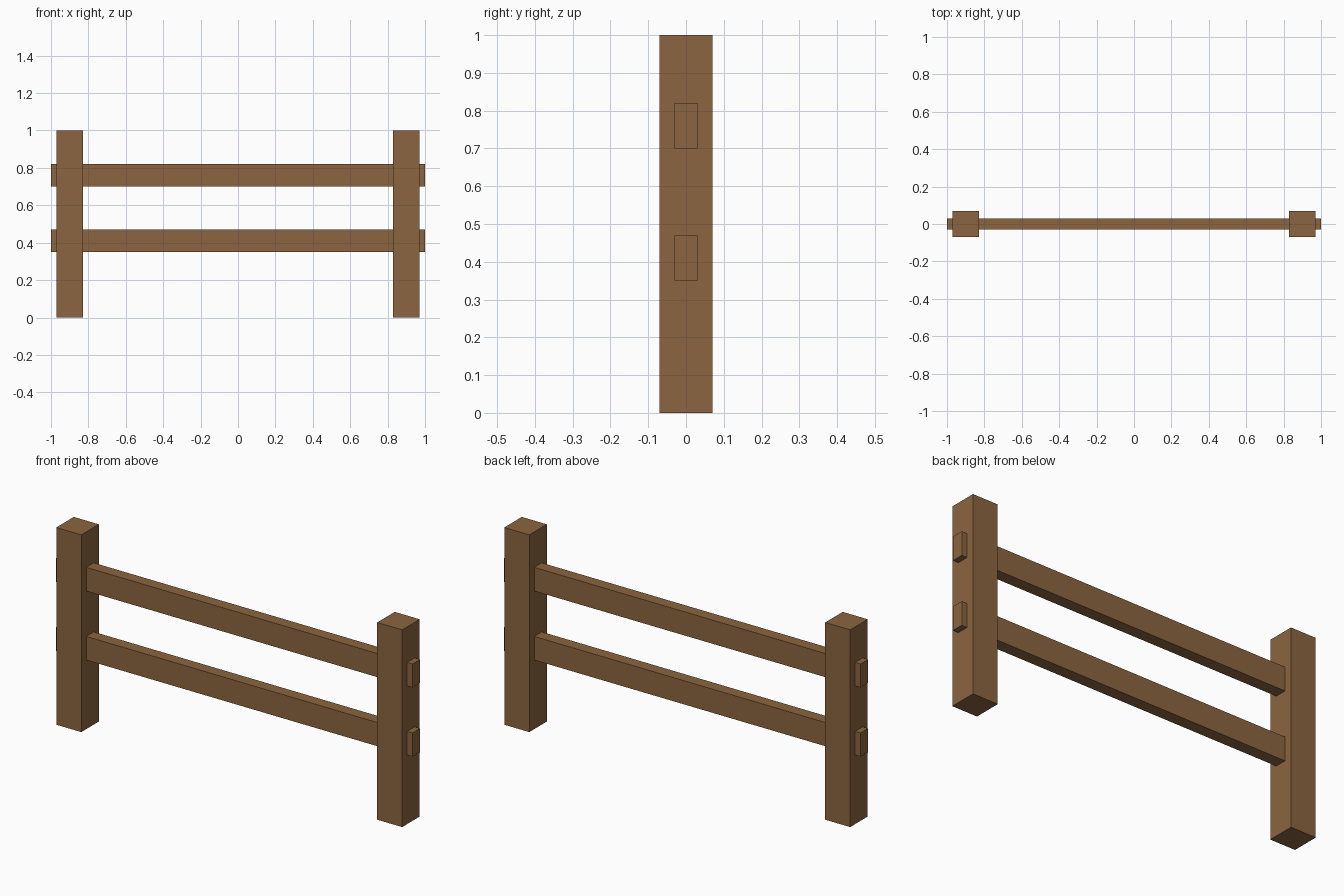
import bpy

if "Cube" in bpy.data.objects:
    bpy.data.objects.remove(bpy.data.objects["Cube"])

wood = bpy.data.materials.new("brown_wood")
wood.diffuse_color = (0.26, 0.13, 0.05, 1)
wood.use_nodes = True
wood.node_tree.nodes["Principled BSDF"].inputs["Base Color"].default_value = wood.diffuse_color


def box(name, center, size):
    bpy.ops.mesh.primitive_cube_add(size=1, location=center)
    obj = bpy.context.object
    obj.name = name
    obj.scale = size
    bpy.ops.object.transform_apply(location=False, rotation=False, scale=True)
    obj.data.materials.append(wood)
    return obj


# Upright posts at both ends
for side, x in (("left", -0.9), ("right", 0.9)):
    box(f"{side}_post", (x, 0, 0.5), (0.14, 0.14, 1.0))

# Horizontal rails passing through the posts
for level, z in (("lower", 0.41), ("upper", 0.76)):
    box(f"{level}_rail", (0, 0, z), (2.0, 0.06, 0.12))
